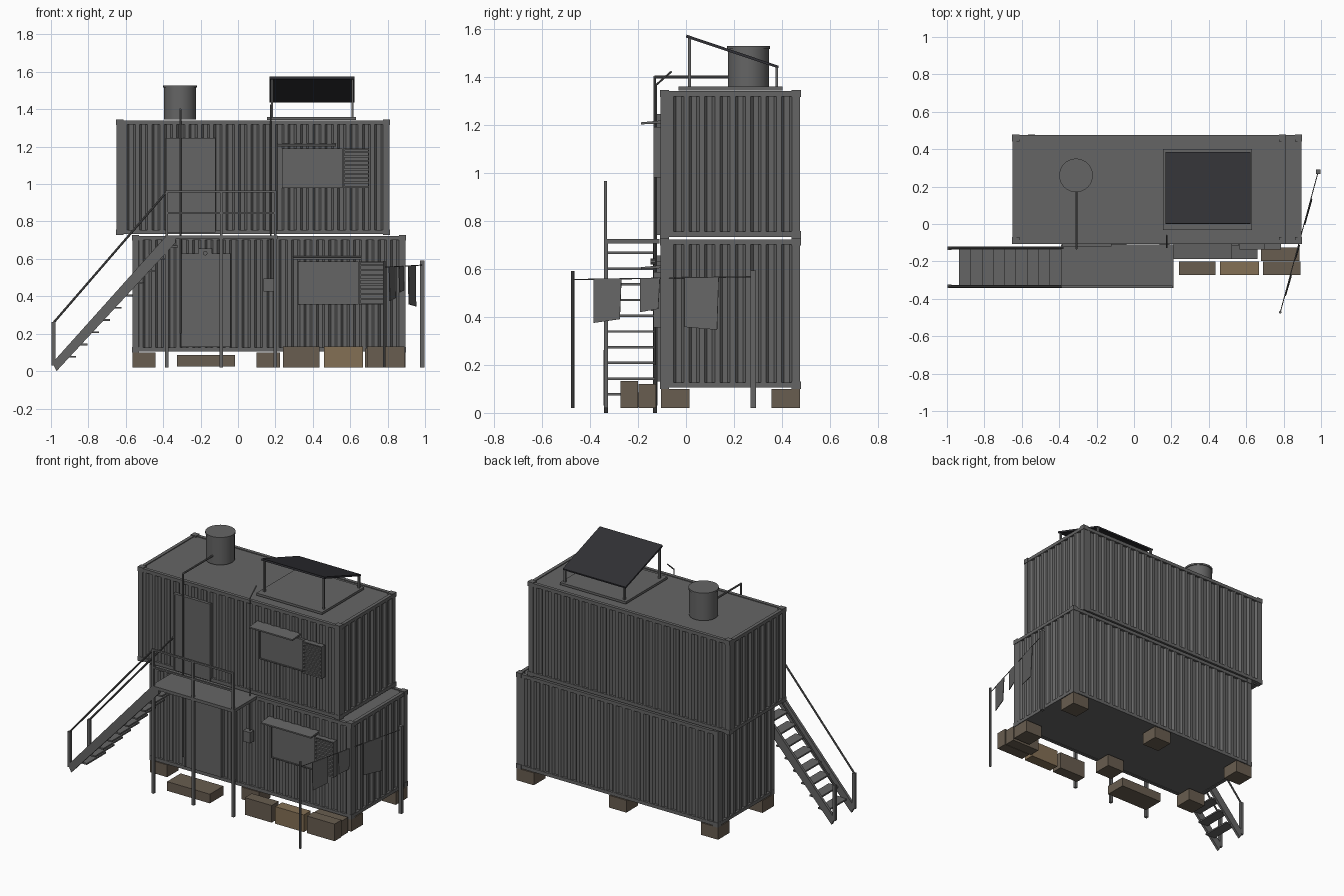
import bpy, bmesh, math
from mathutils import Vector

if "Cube" in bpy.data.objects:
    bpy.data.objects.remove(bpy.data.objects["Cube"])


def material(name, c):
    m = bpy.data.materials.new(name)
    m.diffuse_color = (*c, 1)
    m.use_nodes = True
    m.node_tree.nodes["Principled BSDF"].inputs["Base Color"].default_value = m.diffuse_color
    return m


STEEL = material("dark_steel", (0.13, 0.13, 0.13))
BLACK = material("black", (0.03, 0.03, 0.035))
STONE = material("brown_block", (0.14, 0.11, 0.08))
WOOD = material("crate_wood", (0.23, 0.16, 0.09))


def finish(name, bm, mat=STEEL):
    bmesh.ops.recalc_face_normals(bm, faces=bm.faces)
    me = bpy.data.meshes.new(name)
    bm.to_mesh(me)
    bm.free()
    ob = bpy.data.objects.new(name, me)
    bpy.context.collection.objects.link(ob)
    me.materials.append(mat)
    return ob


def add_box(bm, x0, x1, y0, y1, z0, z1):
    vs = bmesh.ops.create_cube(bm, size=1)["verts"]
    for v in vs:
        v.co = Vector((x1 if v.co.x > 0 else x0, y1 if v.co.y > 0 else y0, z1 if v.co.z > 0 else z0))


def boxes(name, items, mat=STEEL):
    bm = bmesh.new()
    for b in items:
        add_box(bm, *b)
    return finish(name, bm, mat)


def prism(name, pts, depth, mat=STEEL):
    """Extrude a flat loop of 3D points along a vector."""
    bm = bmesh.new()
    f = bm.faces.new([bm.verts.new(p) for p in pts])
    g = bmesh.ops.extrude_face_region(bm, geom=[f])["geom"]
    bmesh.ops.translate(bm, vec=depth, verts=[v for v in g if isinstance(v, bmesh.types.BMVert)])
    return finish(name, bm, mat)


def pipe(name, pts, r, mat=STEEL):
    bm = bmesh.new()
    for a, b in zip(pts, pts[1:]):
        a, b = Vector(a), Vector(b)
        vs = bmesh.ops.create_cone(bm, cap_ends=True, segments=10, radius1=r, radius2=r,
                                   depth=(b - a).length)["verts"]
        q = (b - a).to_track_quat('Z', 'Y')
        for v in vs:
            v.co = q @ v.co + (a + b) / 2
    for p in pts[1:-1]:
        vs = bmesh.ops.create_uvsphere(bm, u_segments=10, v_segments=6, radius=r)["verts"]
        bmesh.ops.translate(bm, vec=p, verts=vs)
    return finish(name, bm, mat)


# Shipping containers: corrugated skin, corner posts, rails, castings
Y0, Y1 = -0.107, 0.475


def wave_side(a, b, pitch, depth=0.013):
    a, b = Vector(a), Vector(b)
    d = (b - a).normalized()
    inward = Vector((-d.y, d.x, 0))
    n = round((b - a).length / pitch)
    step = (b - a) / n
    out = []
    for i in range(n):
        for t, k in ((0.0, 1), (0.33, 1), (0.5, 0), (0.83, 0)):
            out.append(a + step * (i + t) + inward * depth * k)
    return out


def container(name, x0, x1, z0, z1):
    e = 0.002
    c = [(x0 + e, Y0 + e, z0 + .008), (x1 - e, Y0 + e, z0 + .008),
         (x1 - e, Y1 - e, z0 + .008), (x0 + e, Y1 - e, z0 + .008)]
    loop = []
    for i in range(4):
        loop += wave_side(c[i], c[(i + 1) % 4], 0.066)
    # drop the corner overlaps, the posts cover them
    loop = [p for p in loop if not ((p.x < x0 + .014 or p.x > x1 - .014) and (p.y < Y0 + .014 or p.y > Y1 - .014))]
    prism(name + "_corrugated_walls", loop, (0, 0, z1 - z0 - .018))
    w, r, g = 0.034, 0.022, 0.005
    parts = []
    for xa in (x0, x1 - w):
        for ya in (Y0, Y1 - w):
            parts.append((xa, xa + w, ya, ya + w, z0 + .01, z1 - .01))
            for za in (z0, z1 - .03):
                parts.append((xa - .001, xa + w + .003, ya - .001, ya + w + .003, za, za + .03))
    for za in (z0 + g, z1 - g - r):
        for ya in (Y0, Y1 - r):
            parts.append((x0 + w, x1 - w, ya, ya + r, za, za + r))
        for xa in (x0, x1 - r):
            parts.append((xa, xa + r, Y0 + w, Y1 - w, za, za + r))
    boxes(name + "_frame", parts)


container("lower_container", -0.565, 0.895, 0.10, 0.728)
container("upper_container", -0.65, 0.81, 0.728, 1.345)

# Foundation blocks, door step, crates
boxes("foundation_blocks", [(x, x + .125, y, y + .12, .02, .1)
                            for x in (-.565, .1, .77) for y in (-.105, .355)], STONE)
boxes("door_step", [(-.325, -.015, -.27, -.13, .025, .085)], STONE)
for i, (a, b, m) in enumerate(((.24, .435, STONE), (.46, .667, WOOD), (.69, .89, STONE))):
    boxes("crate_%d" % i, [(a, b, -.272, -.2, .02, .132)], m)
boxes("rear_crate", [(.68, .885, -.197, -.125, .02, .12)], STONE)

# Doors with frames and handles
for n, xa, xb, za, zb in (("lower", -.305, -.04, .13, .63), ("upper", -.385, -.12, .74, 1.245)):
    boxes(n + "_door", [(xa + .008, xb - .008, -.117, -.1, za, zb - .008)])
    boxes(n + "_door_frame", [(xa, xa + .009, -.121, -.1, za, zb), (xb - .009, xb, -.121, -.1, za, zb),
                              (xa, xb, -.121, -.1, zb - .009, zb)])
boxes("door_lamp_bracket", [(-.21, -.14, -.125, -.1, .625, .655)])
pipe("door_lamp", [(-.175, -.12, .63), (-.175, -.148, .63)], .012)

# Windows: pane, frame, louvred shutter, awning
for n, x, z, h, aw in (("upper", .235, .98, .21, (.212, .525)), ("lower", .32, .355, .232, (.295, .66))):
    zt = z + h
    t = .007
    boxes(n + "_window_pane", [(x + t, x + .32, -.113, -.1, z + t, zt - t)])
    boxes(n + "_window_frame", [(x, x + .325, -.118, -.1, z, z + t), (x, x + .325, -.118, -.1, zt - t, zt),
                                (x, x + t, -.118, -.1, z, zt), (x + .318, x + .325, -.118, -.1, z, zt)])
    s0, s1 = x + .328, x + .466
    sh = [(s0, s1, -.122, -.1, z, zt), (s0, s0 + t, -.135, -.12, z, zt), (s1 - t, s1, -.135, -.12, z, zt)]
    sh += [(s0, s1, -.134, -.12, z + i * h / 9, z + i * h / 9 + .01) for i in range(9)]
    sh.append((s0, s1, -.135, -.12, zt - t, zt))
    boxes(n + "_shutter", sh)
    prism(n + "_awning", [(aw[0], -.1, zt + .028), (aw[0], -.187, zt + .02),
                          (aw[0], -.187, zt + .011), (aw[0], -.1, zt + .016)], (aw[1] - aw[0], 0, 0))

# Landing with legs and railing
boxes("landing_deck", [(-.39, .21, -.342, -.11, .705, .725)])
LEGS = (-.38, -.09, .2)
boxes("landing_legs", [(x - .009, x + .009, -.342, -.324, .02, .71) for x in LEGS])
boxes("landing_railing", [(x - .007, x + .007, -.342, -.328, .72, .965) for x in LEGS]
      + [(-.387, .207, -.342, -.33, z, z + .011) for z in (.84, .955)])

# Staircase
for n, y in (("front", -.342), ("rear", -.137)):
    prism(n + "_stringer", [(-.992, y, .045), (-.97, y, 0), (-.335, y, .685), (-.335, y, .722),
                            (-.385, y, .722)], (0, .017, 0))
    boxes(n + "_stair_post", [(-.997, -.977, y - .001, y + .018, .03, .262)])
    pipe(n + "_handrail", [(-.987, y + .008, .258), (-.38, y + .008, .96)], .006)
boxes("stair_treads", [(-.935 + .0605 * i, -.865 + .0605 * i, -.33, -.13, .072 + .0655 * i, .082 + .0655 * i)
                       for i in range(10)])

# Roof tank, pipes, meter box
bm = bmesh.new()
for r, za, zb in ((.086, 1.345, 1.515), (.09, 1.515, 1.527)):
    vs = bmesh.ops.create_cone(bm, cap_ends=True, segments=32, radius1=r, radius2=r, depth=zb - za)["verts"]
    bmesh.ops.translate(bm, vec=(-.31, .26, (za + zb) / 2), verts=vs)
tank = finish("water_tank", bm)
bpy.context.view_layer.objects.active = tank
tank.select_set(True)
bpy.ops.object.shade_smooth_by_angle(angle=math.radians(40))
pipe("water_pipe", [(-.308, -.13, .2), (-.308, -.13, 1.398), (-.308, .19, 1.398)], .006)
pipe("power_conduit", [(.175, -.125, .48), (.175, -.125, 1.365), (.175, -.06, 1.422)], .004)
boxes("meter_box", [(.137, .19, -.145, -.105, .425, .495)])

# Solar panel on its stand
boxes("panel_base", [(.155, .632, -.032, .402, 1.343, 1.358)])
boxes("panel_legs", [b for x in (.182, .612) for b in ((x - .006, x + .006, .008, .02, 1.35, 1.562),
                                                      (x - .006, x + .006, .372, .384, 1.35, 1.44))])
prism("solar_panel", [(.168, .002, 1.575), (.168, .386, 1.445), (.168, .384, 1.435), (.168, 0, 1.563)],
      (.455, 0, 0), BLACK)

# Clothesline with hanging cloths
A, B = Vector((.782, -.472, .555)), Vector((.985, .28, .567))
pipe("line_pole_front", [(A.x, A.y, .02), (A.x, A.y, .59)], .007)
boxes("line_pole_rear", [(.974, .997, .268, .291, .02, .592)])
pipe("clothesline", [A, B], .0025)
for i, (ya, yb, drop, skew) in enumerate(((-.385, -.268, .182, .014), (-.19, -.108, .14, .012),
                                          (-.005, .137, .205, -.014))):
    p, q = (A.lerp(B, (y - A.y) / (B.y - A.y)) for y in (ya, yb))
    lo, hi = Vector((.003, 0, -drop)), Vector((.003, -.007, -drop + skew))
    prism("cloth_%d" % i, [p, q, q + hi, p + lo], (.004, -.001, 0))
